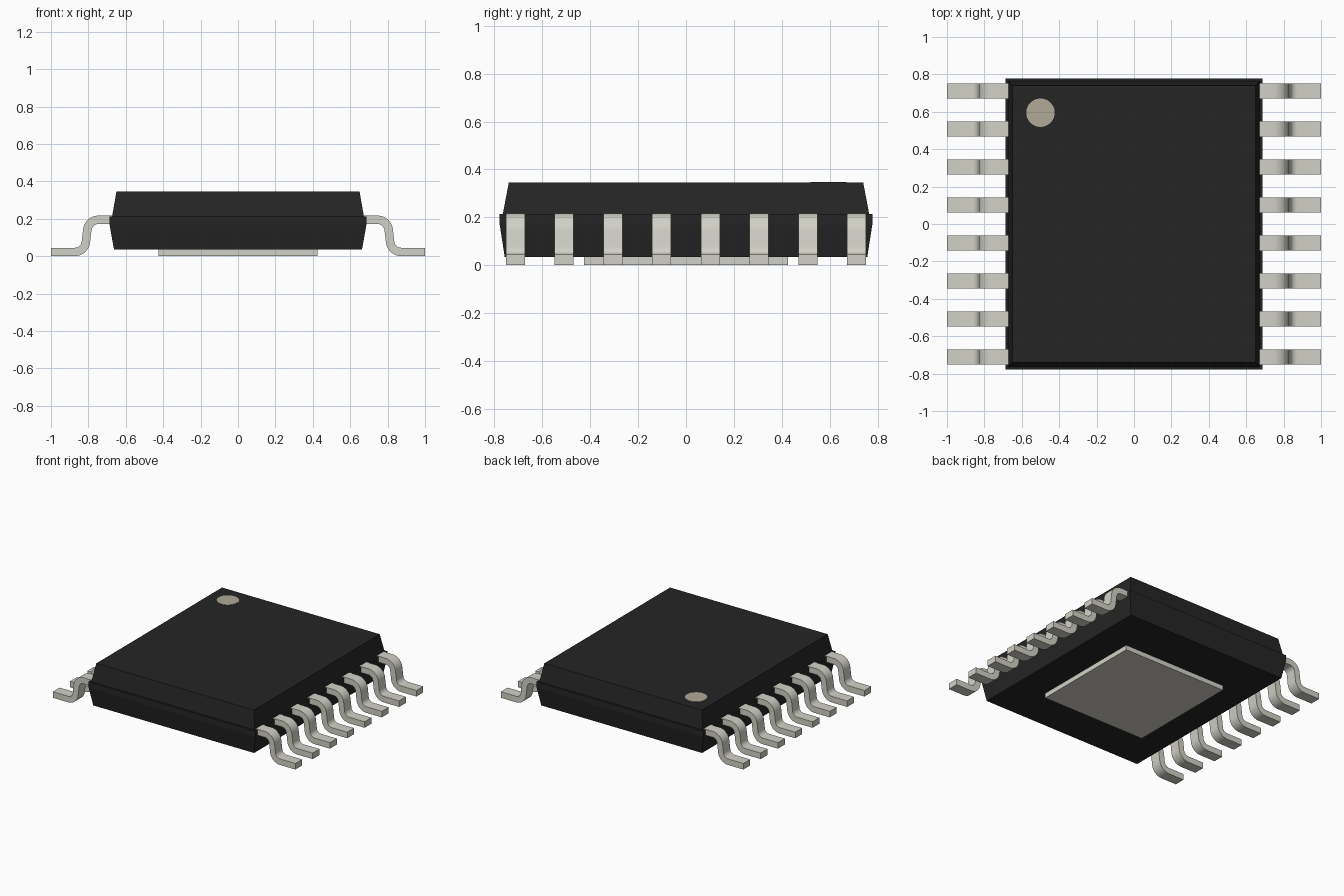
import bpy, bmesh, math
from mathutils import Vector

cube = bpy.data.objects.get("Cube")
if cube:
    bpy.data.objects.remove(cube, do_unlink=True)


def material(name, srgb):
    lin = [((c + 0.055) / 1.055) ** 2.4 for c in srgb] + [1.0]
    m = bpy.data.materials.new(name)
    m.use_nodes = True
    m.diffuse_color = lin
    m.node_tree.nodes["Principled BSDF"].inputs["Base Color"].default_value = lin
    return m


BLACK = material("black plastic", (0.148, 0.145, 0.145))
METAL = material("tinned metal", (0.824, 0.820, 0.781))
MARK = material("light brown mark", (0.691, 0.664, 0.598))


def finish(name, bm, mat):
    bmesh.ops.recalc_face_normals(bm, faces=bm.faces)
    mesh = bpy.data.meshes.new(name)
    bm.to_mesh(mesh)
    bm.free()
    mesh.materials.append(mat)
    ob = bpy.data.objects.new(name, mesh)
    bpy.context.collection.objects.link(ob)
    return ob


def stacked_block(name, sections, mat):
    """Loft rectangles given as (half x, half y, z), bottom to top."""
    bm = bmesh.new()
    rings = [[bm.verts.new((sx * hx, sy * hy, z))
              for sx, sy in ((-1, -1), (1, -1), (1, 1), (-1, 1))]
             for hx, hy, z in sections]
    for a, b in zip(rings, rings[1:]):
        for i in range(4):
            j = (i + 1) % 4
            bm.faces.new((a[i], a[j], b[j], b[i]))
    bm.faces.new(rings[0])
    bm.faces.new(rings[-1])
    return finish(name, bm, mat)


# Moulded body: tapered lower half, straight rim, ledge, tapered upper half
stacked_block("body", [(0.663, 0.757, 0.035), (0.687, 0.778, 0.17),
                       (0.687, 0.778, 0.213), (0.673, 0.765, 0.213),
                       (0.65, 0.74, 0.345)], BLACK)

# Exposed pad under the body
stacked_block("thermal_pad", [(0.426, 0.426, 0), (0.426, 0.426, 0.036)], METAL)

# Pin one mark
bm = bmesh.new()
bmesh.ops.create_cone(bm, cap_ends=True, segments=48, radius1=0.076,
                      radius2=0.076, depth=0.003)
bmesh.ops.translate(bm, verts=bm.verts, vec=(-0.5, 0.595, 0.3455))
finish("pin_one_mark", bm, MARK)

# Lead centreline: flat shoulder, bend, steep riser, bend, flat foot
THICK, WIDTH, BEND, STEPS = 0.045, 0.08, 0.06, 9
TURN = math.radians(82)
angles = [TURN * i / STEPS for i in range(STEPS + 1)]
shoulder = [Vector((0.746 + BEND * math.sin(a), 0.1945 - BEND * (1 - math.cos(a))))
            for a in angles]
foot = [Vector((0.873 - BEND * math.sin(a), 0.0225 + BEND * (1 - math.cos(a))))
        for a in reversed(angles)]
path = [Vector((0.66, 0.1945))] + shoulder + foot + [Vector((1.0, 0.0225))]
tilt = [0] + angles + angles[::-1] + [0]


def lead(name, side, y):
    bm = bmesh.new()
    rings = []
    for p, a in zip(path, tilt):
        n = Vector((math.sin(a), math.cos(a))) * THICK / 2
        rings.append([bm.verts.new((side * q.x, y + w * WIDTH / 2, q.y))
                      for q, w in ((p + n, -1), (p + n, 1), (p - n, 1), (p - n, -1))])
    for a, b in zip(rings, rings[1:]):
        for i in range(4):
            j = (i + 1) % 4
            bm.faces.new((a[i], a[j], b[j], b[i]))
    bm.faces.new(rings[0])
    bm.faces.new(rings[-1])
    ob = finish(name, bm, METAL)
    bpy.ops.object.select_all(action="DESELECT")
    ob.select_set(True)
    bpy.context.view_layer.objects.active = ob
    bpy.ops.object.shade_smooth_by_angle(angle=math.radians(30))


# Eight leads on each side
for side, label in ((1, "left"), (-1, "right")):
    for k in range(8):
        lead(f"{label}_lead_{k + 1}", side, (k - 3.5) * 0.2035)
